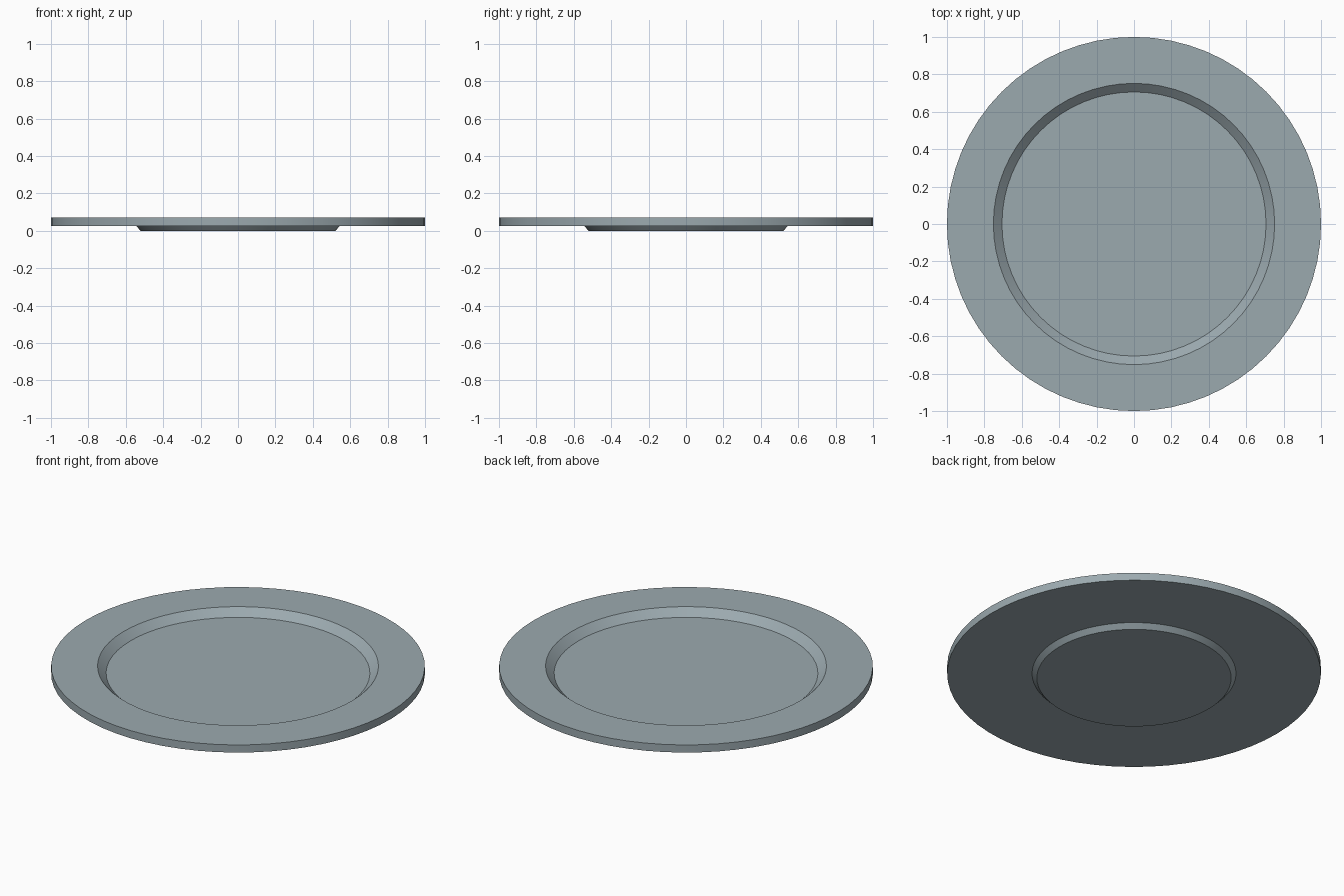
import bpy, bmesh, math

if "Cube" in bpy.data.objects:
    bpy.data.objects.remove(bpy.data.objects["Cube"])

SEGMENTS = 64

# one flat colour
grey = bpy.data.materials.new("blue_grey")
grey.diffuse_color = (0.33, 0.40, 0.43, 1)
grey.use_nodes = True
grey.node_tree.nodes["Principled BSDF"].inputs["Base Color"].default_value = grey.diffuse_color


def lathe(name, profile):
    """Revolve (radius, z) points around z and cap both ends."""
    bm = bmesh.new()
    rings = [[bm.verts.new((r * math.cos(2 * math.pi * i / SEGMENTS),
                            r * math.sin(2 * math.pi * i / SEGMENTS), z))
              for i in range(SEGMENTS)] for r, z in profile]
    for a, b in zip(rings, rings[1:]):
        for i in range(SEGMENTS):
            j = (i + 1) % SEGMENTS
            bm.faces.new((a[i], a[j], b[j], b[i]))
    bm.faces.new(rings[0][::-1])
    bm.faces.new(rings[-1])
    bm.normal_update()
    mesh = bpy.data.meshes.new(name)
    bm.to_mesh(mesh)
    bm.free()
    mesh.materials.append(grey)
    ob = bpy.data.objects.new(name, mesh)
    bpy.context.collection.objects.link(ob)
    bpy.ops.object.select_all(action='DESELECT')
    ob.select_set(True)
    bpy.context.view_layer.objects.active = ob
    bpy.ops.object.shade_smooth_by_angle(angle=math.radians(30))


# bevelled foot, flat underside, straight rim edge, wide lip, sunken floor
lathe("plate", [(0.52, 0), (0.546, 0.027), (1.0, 0.027), (1.0, 0.072),
                (0.752, 0.072), (0.706, 0.030)])
